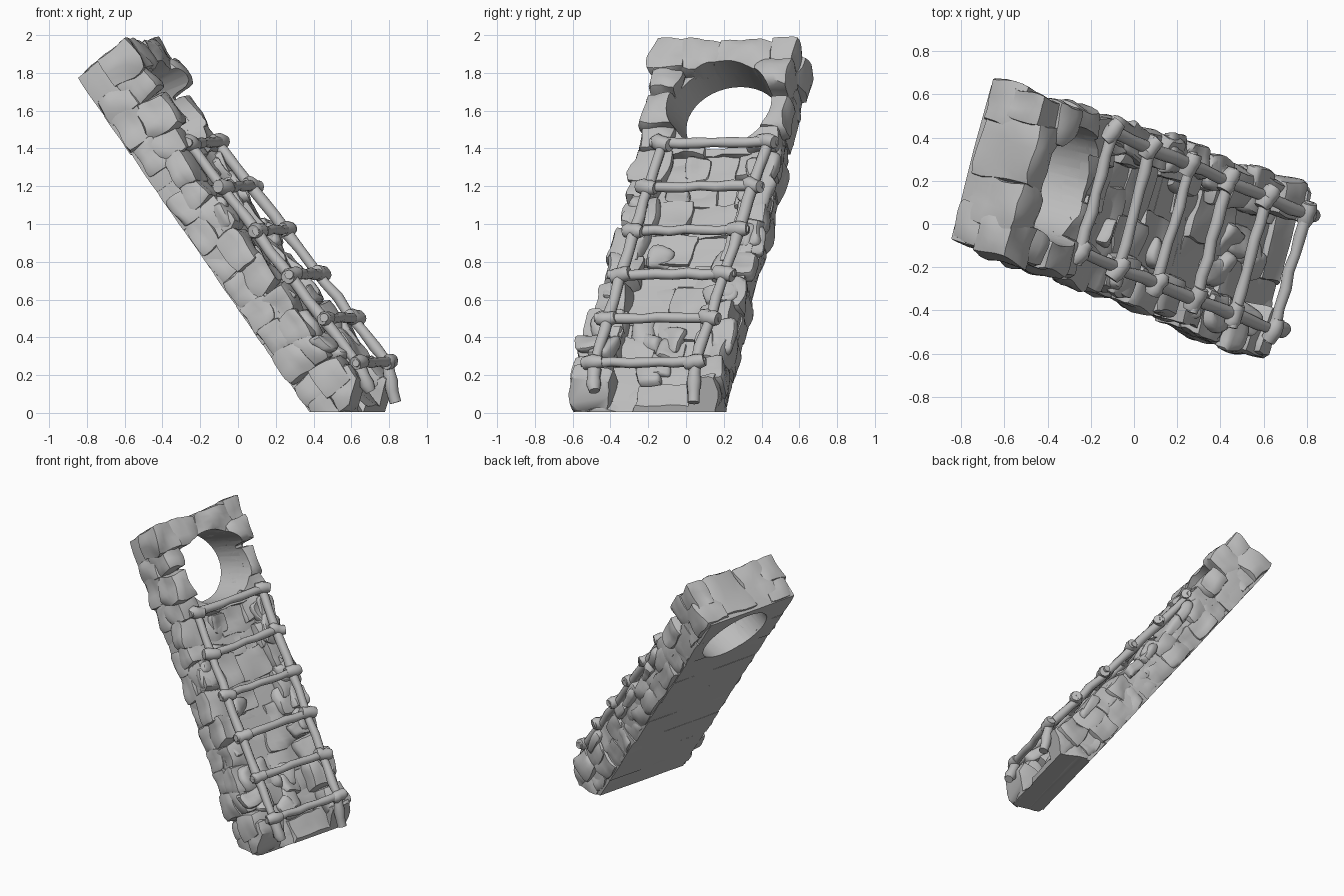
import bpy, bmesh, math, random
from mathutils import Vector, Matrix, Euler, noise

random.seed(7)
cube = bpy.data.objects.get("Cube")
if cube:
    bpy.data.objects.remove(cube)

grey = bpy.data.materials.new("stone grey")
grey.use_nodes = True
grey.diffuse_color = (0.5, 0.5, 0.5, 1)
grey.node_tree.nodes["Principled BSDF"].inputs["Base Color"].default_value = (0.5, 0.5, 0.5, 1)

# Slab frame: u across the width, v out of the front face, s down the length
UP = Vector((-0.56, 0.20, 0.81)).normalized()
U = Vector((0.25, 0.965, 0.0)).normalized()
V = U.cross(UP).normalized()
FRAME = Matrix((U, V, -UP)).transposed().to_4x4()
FRAME.translation = (-0.86, -0.08, 1.78)
WIDTH, LENGTH = 0.77, 2.5


def add_object(name, bm):
    mesh = bpy.data.meshes.new(name)
    bm.to_mesh(mesh)
    bm.free()
    mesh.materials.append(grey)
    obj = bpy.data.objects.new(name, mesh)
    bpy.context.collection.objects.link(obj)
    return obj


def clip(bm, point, normal):
    """Cut away everything beyond a plane and close the cut."""
    bmesh.ops.bisect_plane(bm, geom=bm.verts[:] + bm.edges[:] + bm.faces[:],
                           plane_co=point, plane_no=normal, clear_outer=True)
    rim = [e for e in bm.edges if e.is_boundary]
    if rim:
        bmesh.ops.holes_fill(bm, edges=rim)


# Cutter for the round opening
axis = Vector((0.9, -0.24, 0.34)).normalized()
hole_bm = bmesh.new()
bmesh.ops.create_cone(hole_bm, cap_ends=True, segments=40, radius1=0.225, radius2=0.31, depth=1.2)
side = axis.cross(Vector((0, 0, 1))).normalized()
turn = Matrix((side, axis.cross(side), axis)).transposed().to_4x4()
bmesh.ops.transform(hole_bm, matrix=Matrix.Translation((-0.44, 0.215, 1.585)) @ turn
                    @ Matrix.Diagonal((1, 0.92, 1, 1)), verts=hole_bm.verts)
cutter = add_object("hole_cutter", hole_bm)
cutter.hide_render = True


def stone(name, low, high, rough=0.018, tilt=0.0, corner=9):
    """One chiselled block between two corners given as (u, v, s)."""
    low, high = Vector(low), Vector(high)
    centre, half = (low + high) / 2, (high - low) / 2
    bm = bmesh.new()
    bmesh.ops.create_cube(bm, size=2)
    bmesh.ops.subdivide_edges(bm, edges=bm.edges[:], cuts=4, use_grid_fill=True)
    seed = Vector([random.uniform(0, 90) for _ in range(3)])
    spin = Euler([random.uniform(-tilt, tilt) for _ in range(3)]).to_matrix()
    for vert in bm.verts:
        p = vert.co.copy()
        p /= sum(abs(c) ** corner for c in p) ** (1 / corner)
        p = centre + spin @ Vector([a * b for a, b in zip(p, half)])
        p += noise.noise_vector(p * 8 + seed) * rough
        p.y = max(p.y, low.y)
        vert.co = FRAME @ p
    # level base and blunt toe
    clip(bm, (0, 0, 0.005), (0, 0, -1))
    clip(bm, (0.575, -0.62, 0.0), (0.96, -0.25, -0.25))
    if len(bm.verts) < 4:
        bm.free()
        return
    bmesh.ops.recalc_face_normals(bm, faces=bm.faces)
    obj = add_object(name, bm)
    if low.z < 0.8 and high.z > 0.02:
        cut = obj.modifiers.new("opening", 'BOOLEAN')
        cut.operation, cut.object, cut.solver = 'DIFFERENCE', cutter, 'EXACT'


def depth_at(s):
    """Thickness of the border along the slab."""
    if s < 0.2:
        return 0.35
    if s < 0.65:
        return 0.34 - (s - 0.2) * 0.22
    return 0.25 + max(0, s - 1.4) * 0.1


# Flat back of wide boards, thicker around the opening
BOARDS = 10
for i in range(BOARDS):
    length = LENGTH / BOARDS
    stone("back_board", (random.uniform(0, 0.018), random.uniform(0, 0.006), i * length + 0.01),
          (WIDTH - random.uniform(0, 0.018), 0.18, (i + 1) * length + 0.015), 0.005, 0, 60)
stone("opening_surround", (0.04, 0.01, 0.03), (WIDTH - 0.04, 0.23, 0.6), 0.008, 0, 30)

# Rows of blocks down the slab
s, row = 0.0, 0
while s < LENGTH:
    step = random.uniform(0.14, 0.2)
    depth = depth_at(s)
    end = s + step + 0.025
    top_row = row == 0
    for edge in ("right", "left"):
        flare = 0.03 if s > 1.65 and edge == "right" else 0
        for layer in ("back", "front"):
            reach = random.uniform(0.15, 0.21)
            bulge = random.uniform(-0.02, 0.012) - flare
            v0, v1 = (0.008, depth * 0.6) if layer == "back" else (depth * 0.42, depth + random.uniform(-0.02, 0.02))
            shift = 0 if layer == "back" or top_row else random.uniform(-0.05, 0.03)
            u0, u1 = (bulge, reach) if edge == "right" else (WIDTH - reach, WIDTH - bulge)
            stone(f"{edge}_{layer}_stone", (u0, v0, s + shift), (u1, v1, end + shift),
                  0.03, 0.1 if layer == "front" and not top_row else 0.02, 16 if top_row else 8)
    # middle panels, sunk behind the ladder
    split = random.uniform(0.3, 0.48)
    sunk = depth if s < 0.14 else (0.23 if s < 0.6 else 0.19)
    for u0, u1 in ((0.12, split + 0.02), (split, WIDTH - 0.12)):
        stone("middle_stone", (u0, 0.012, s), (u1, sunk + random.uniform(-0.015, 0.025), end),
              0.028, 0.03, 14)
    s += step
    row += 1

# Broken slabs lying on the border and the sunken face
for i in range(26):
    s = random.uniform(0.72, 2.1)
    u = random.choice((random.uniform(0.02, 0.12), random.uniform(0.25, 0.52), random.uniform(0.65, 0.75)))
    v = 0.185 if 0.2 <= u <= 0.57 else depth_at(s) - 0.02
    a, b = random.uniform(0.05, 0.09), random.uniform(0.05, 0.1)
    stone("broken_slab", (u - a, v - 0.05, s - b), (u + a, v + 0.03, s + b), 0.03, 0.3, 5)


# Ladder of rough poles
def pole(name, a, b, radius, steps=8, wobble=0.006):
    curve = bpy.data.curves.new(name, 'CURVE')
    curve.dimensions = '3D'
    curve.bevel_depth = radius
    curve.bevel_resolution = 4
    curve.use_fill_caps = True
    line = curve.splines.new('POLY')
    line.points.add(steps)
    for i, point in enumerate(line.points):
        p = a.lerp(b, i / steps) + Vector([random.uniform(-wobble, wobble) for _ in range(3)])
        point.co = (*p, 1)
        point.radius = random.uniform(0.88, 1.12) * (0.8 if i in (0, steps) else 1)
    curve.materials.append(grey)
    source = bpy.data.objects.new(name + "_curve", curve)
    mesh = bpy.data.meshes.new_from_object(source)
    bpy.data.objects.remove(source)
    bpy.context.collection.objects.link(bpy.data.objects.new(name, mesh))


RAILS = {"right": (Vector((-0.26, -0.13, 1.42)), Vector((0.635, -0.49, 0.26))),
         "left": (Vector((-0.11, 0.43, 1.43)), Vector((0.79, 0.05, 0.265)))}
TOES = {"right": Vector((0.70, -0.49, 0.12)), "left": Vector((0.83, 0.04, 0.06))}
RUNGS = 6
for name, (top, foot) in RAILS.items():
    pole(f"{name}_rail", top + (top - foot) * 0.03, foot, 0.03, 14)
    pole(f"{name}_rail_foot", foot, TOES[name], 0.036, 4)

for i in range(RUNGS):
    t = i / (RUNGS - 1)
    ends = [top.lerp(foot, t) + V * 0.012 for top, foot in RAILS.values()]
    across = (ends[1] - ends[0]).normalized()
    pole("rung", ends[0] - across * 0.06, ends[1] + across * 0.06, 0.027)
    # lashings where rung and rail cross
    for end, (top, foot) in zip(ends, RAILS.values()):
        lean = (across + (foot - top).normalized() * random.uniform(-0.2, 0.4)
                + V * random.uniform(0, 0.3)).normalized()
        pole("lashing", end - lean * 0.055, end + lean * 0.055, 0.04, 4, 0.004)

# Bake the opening into the stones and shade
bpy.context.view_layer.update()
graph = bpy.context.evaluated_depsgraph_get()
cut_stones = [o for o in bpy.context.collection.objects if o.type == 'MESH' and o.modifiers]
baked = [bpy.data.meshes.new_from_object(o.evaluated_get(graph)) for o in cut_stones]
for obj, mesh in zip(cut_stones, baked):
    obj.modifiers.clear()
    obj.data = mesh
bpy.data.objects.remove(cutter)

bpy.ops.object.select_all(action='DESELECT')
for obj in bpy.context.collection.objects:
    if obj.type == 'MESH' and len(obj.data.polygons):
        obj.select_set(True)
        bpy.context.view_layer.objects.active = obj
bpy.ops.object.shade_smooth_by_angle(angle=math.radians(42))
